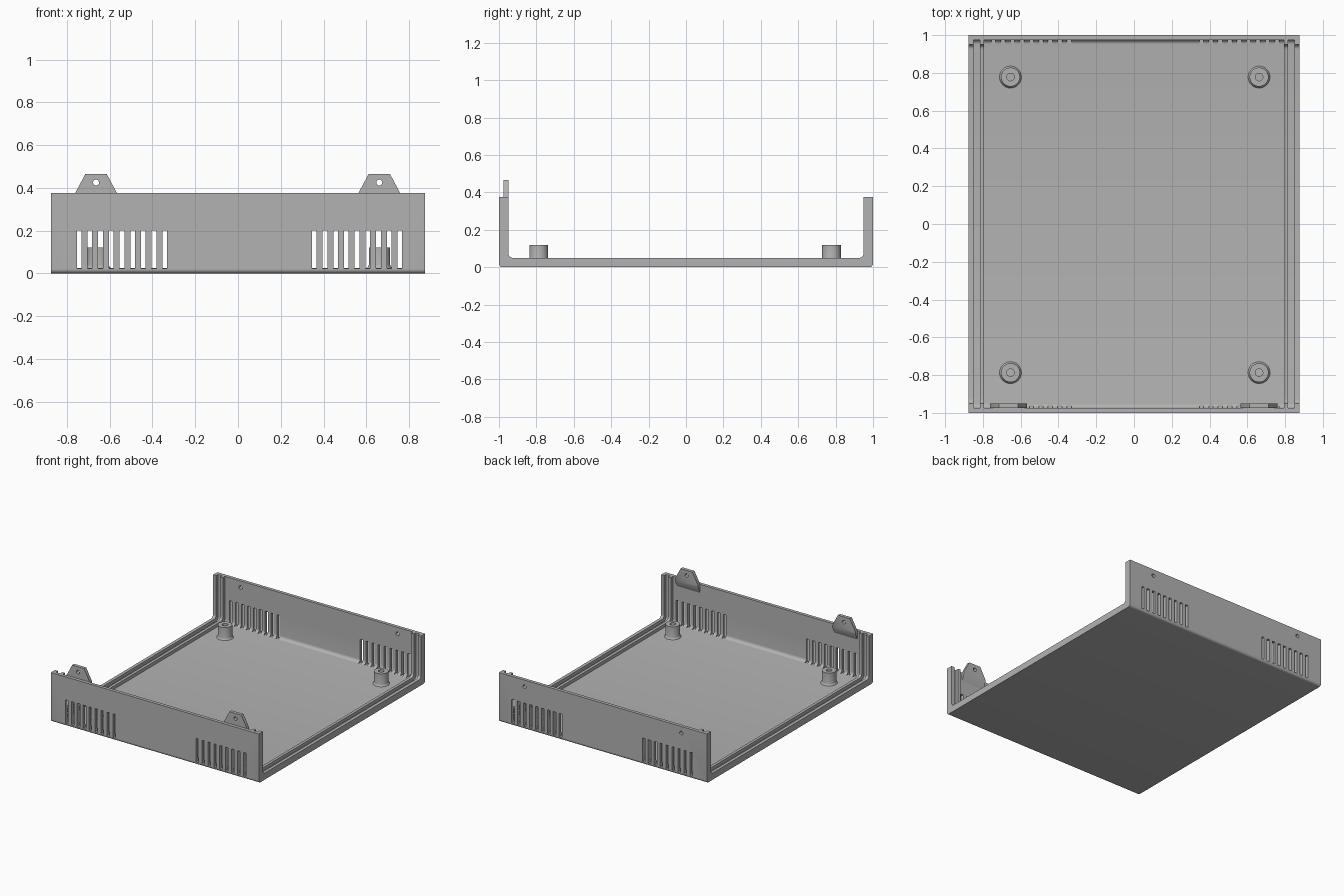
import bpy, bmesh, math
from mathutils import Vector

if "Cube" in bpy.data.objects:
    bpy.data.objects.remove(bpy.data.objects["Cube"], do_unlink=True)

# Single plastic colour
grey = bpy.data.materials.new("grey plastic")
grey.use_nodes = True
colour = (0.45, 0.45, 0.45, 1)
grey.diffuse_color = colour
grey.node_tree.nodes["Principled BSDF"].inputs["Base Color"].default_value = colour

HALF_X, HEIGHT = 0.875, 0.375
THICK, THIN = 0.05, 0.025


def make(name, bm):
    bmesh.ops.recalc_face_normals(bm, faces=bm.faces)
    mesh = bpy.data.meshes.new(name)
    bm.to_mesh(mesh)
    bm.free()
    ob = bpy.data.objects.new(name, mesh)
    bpy.context.collection.objects.link(ob)
    mesh.materials.append(grey)
    return ob


def activate(ob):
    bpy.ops.object.select_all(action="DESELECT")
    ob.select_set(True)
    bpy.context.view_layer.objects.active = ob


def smooth(ob):
    activate(ob)
    bpy.ops.object.shade_smooth_by_angle(angle=math.radians(35))


def cut(ob, bm):
    """Subtract a bmesh from an object, then discard it."""
    cutter = make("cutter", bm)
    cutter.hide_render = True
    mod = ob.modifiers.new("cut", "BOOLEAN")
    mod.operation, mod.solver, mod.object = "DIFFERENCE", "EXACT", cutter
    activate(ob)
    bpy.ops.object.modifier_apply(modifier=mod.name)
    bpy.data.objects.remove(cutter, do_unlink=True)


def prism(bm, points, offset):
    """Extrude a flat loop of 3D points along an offset."""
    face = bm.faces.new([bm.verts.new(p) for p in points])
    new = bmesh.ops.extrude_face_region(bm, geom=[face])["geom"]
    bmesh.ops.translate(bm, vec=offset,
                        verts=[v for v in new if isinstance(v, bmesh.types.BMVert)])


def trough(inset, radius, top):
    """Rounded U path in (y, z), from the front top to the back top."""
    half, steps = 1 - inset, 6
    arc = [(half - radius + radius * math.cos(a), inset + radius - radius * math.sin(a))
           for a in (math.pi / 2 * i / steps for i in range(steps + 1))]
    right = [(half, top)] + arc
    return [(-y, z) for y, z in right] + right[::-1]


def y_cylinder(bm, x, y, z, radius):
    ring = [(x + radius * math.cos(a), y - 0.1, z + radius * math.sin(a))
            for a in (math.tau * i / 24 for i in range(24))]
    prism(bm, ring, Vector((0, 0.2, 0)))


# Tray: thick U channel with the middle and two panel grooves hollowed thinner
bm = bmesh.new()
section = trough(0, 0.02, HEIGHT) + trough(THICK, 0.025, HEIGHT)[::-1]
prism(bm, [(-HALF_X, y, z) for y, z in section], Vector((2 * HALF_X, 0, 0)))
tray = make("tray", bm)

bm = bmesh.new()
for x0, x1 in ((-0.85, -0.815), (-0.793, 0.793), (0.815, 0.85)):
    prism(bm, [(x0, y, z) for y, z in trough(THIN, 0.025, 0.6)], Vector((x1 - x0, 0, 0)))
cut(tray, bm)

# Vent slots through both end walls, and screw holes in the back wall
bm = bmesh.new()
for side_y in (-1, 1):
    for first in (-0.743, 0.357):
        for i in range(9):
            x = first + 0.05 * i
            y0, y1 = sorted((side_y * 0.955, side_y * 1.05))
            prism(bm, [(x - 0.011, y0, 0.022), (x + 0.011, y0, 0.022),
                       (x + 0.011, y0, 0.2), (x - 0.011, y0, 0.2)],
                  Vector((0, y1 - y0, 0)))
for x in (-0.66, 0.66):
    y_cylinder(bm, x, 1, 0.325, 0.014)
cut(tray, bm)
smooth(tray)

# Standoffs: hollow posts with a flared foot
profile = [(0.02, 0.024), (0.02, 0.12), (0.05, 0.12), (0.05, 0.04),
           (0.052, 0.033), (0.058, 0.025), (0.058, 0.024)]
for x, side in ((-0.654, "right"), (0.662, "left")):
    for y, end in ((-0.787, "front"), (0.778, "back")):
        bm = bmesh.new()
        verts = [bm.verts.new((r, 0, z)) for r, z in profile]
        edges = [bm.edges.new(pair) for pair in zip(verts, verts[1:])]
        bmesh.ops.spin(bm, geom=verts + edges, cent=(0, 0, 0), axis=(0, 0, 1),
                       angle=math.tau, steps=32)
        bmesh.ops.remove_doubles(bm, verts=bm.verts, dist=0.0001)
        post = make(f"{end}_{side}_standoff", bm)
        post.location = (x, y, 0)
        smooth(post)

# Screw tabs on the inside of the front wall, with a chamfered underside
for x, side in ((-0.664, "right"), (0.661, "left")):
    bm = bmesh.new()
    outline = [(-0.098, 0.36), (0.098, 0.36), (0.098, HEIGHT),
               (0.05, 0.465), (-0.05, 0.465), (-0.098, HEIGHT)]
    prism(bm, [(x + dx, -0.95, z) for dx, z in outline], Vector((0, -0.025, 0)))
    for v in bm.verts:
        if v.co.y < -0.96 and v.co.z < 0.37:
            v.co.z = 0.31
    tab = make(f"{side}_screw_tab", bm)
    bm = bmesh.new()
    y_cylinder(bm, x, -0.96, 0.425, 0.014)
    cut(tab, bm)
    smooth(tab)
